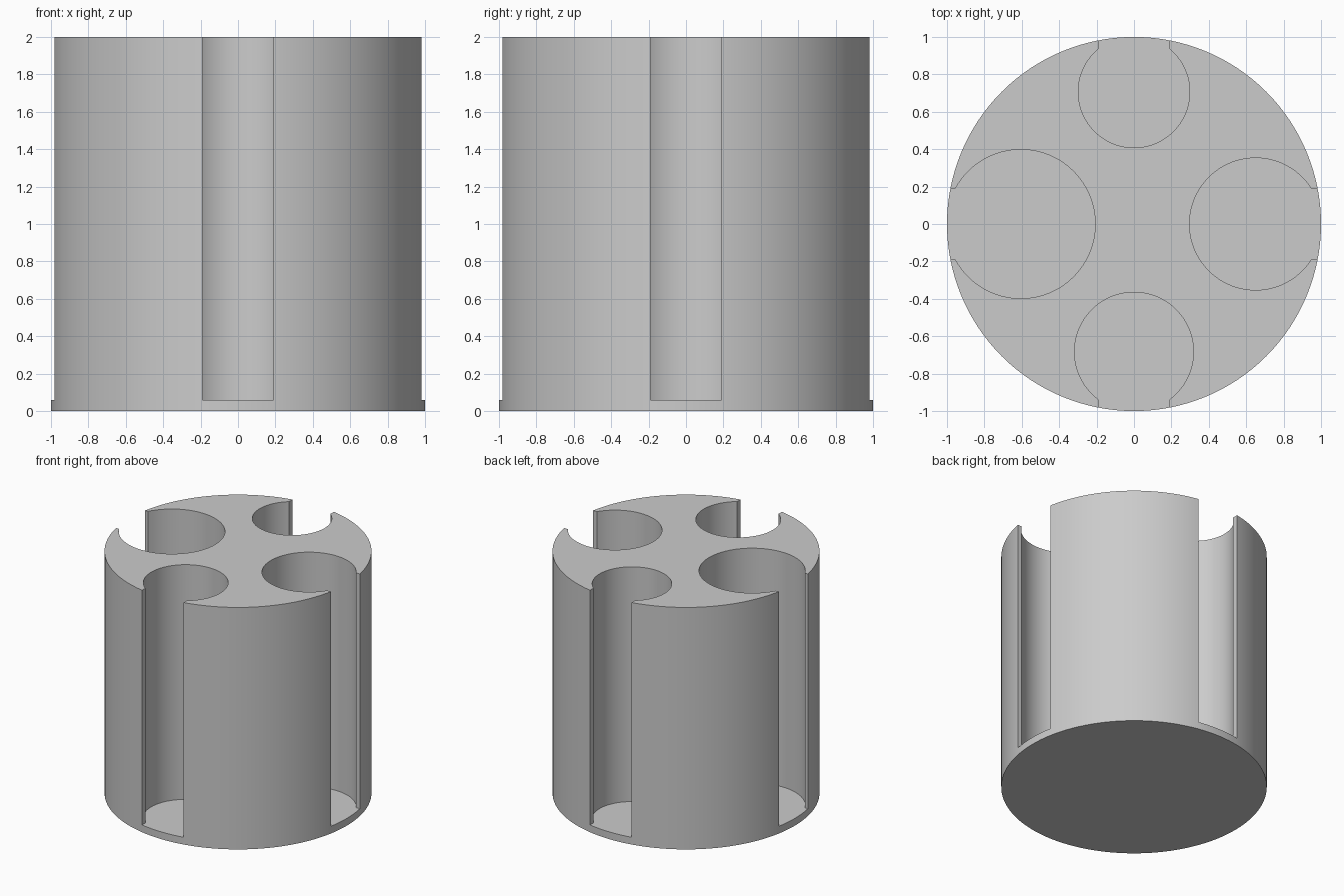
import bpy, bmesh, math
from mathutils import Matrix, Vector

SLOT = 0.19      # half width of the side openings
FLOOR = 0.06     # thickness of the base
HEIGHT = 2.0

cube = bpy.data.objects.get("Cube")
if cube:
    bpy.data.objects.remove(cube, do_unlink=True)

grey = bpy.data.materials.new("plain grey")
grey.use_nodes = True
colour = (0.6, 0.6, 0.6, 1)
grey.diffuse_color = colour
grey.node_tree.nodes["Principled BSDF"].inputs["Base Color"].default_value = colour


def prism(name, outline, z0, z1):
    """Extrude a closed counter-clockwise outline from z0 to z1."""
    bm = bmesh.new()
    face = bm.faces.new([bm.verts.new((x, y, z0)) for x, y in outline])
    top = bmesh.ops.extrude_face_region(bm, geom=[face])["geom"]
    moved = [v for v in top if isinstance(v, bmesh.types.BMVert)]
    bmesh.ops.translate(bm, verts=moved, vec=(0, 0, z1 - z0))
    bmesh.ops.recalc_face_normals(bm, faces=bm.faces[:])
    mesh = bpy.data.meshes.new(name)
    bm.to_mesh(mesh)
    bm.free()
    mesh.materials.append(grey)
    obj = bpy.data.objects.new(name, mesh)
    bpy.context.collection.objects.link(obj)
    return obj


def arc(cx, radius, start, end, steps):
    return [(cx + radius * math.cos(start + (end - start) * i / steps),
             radius * math.sin(start + (end - start) * i / steps))
            for i in range(steps + 1)]


def pocket_cutter(name, turn, centre, radius):
    """Round well joined to a narrower straight slot leading outwards."""
    a = math.asin(SLOT / radius)
    outline = arc(centre, radius, a, 2 * math.pi - a, 72)
    outline += [(1.2, -SLOT), (1.2, SLOT)]
    spin = Matrix.Rotation(math.radians(turn), 2)
    outline = [tuple(spin @ Vector(p)) for p in outline]
    cutter = prism(name, outline, FLOOR, HEIGHT + 0.2)
    cutter.hide_render = True
    return cutter


# Main cylinder
body = prism("holder_body", arc(0, 1, 0, 2 * math.pi, 128)[:-1], 0, HEIGHT)

# Four open wells, each its own size: direction, centre distance, radius
wells = {"left": (0, 0.65, 0.353), "back": (90, 0.706, 0.298),
         "right": (180, 0.605, 0.398), "front": (270, 0.683, 0.318)}

bpy.ops.object.select_all(action="DESELECT")
bpy.context.view_layer.objects.active = body
body.select_set(True)
for side, (turn, centre, radius) in wells.items():
    cutter = pocket_cutter(side + "_well_cutter", turn, centre, radius)
    mod = body.modifiers.new(side + "_well", "BOOLEAN")
    mod.operation = "DIFFERENCE"
    mod.solver = "EXACT"
    mod.object = cutter
    bpy.ops.object.modifier_apply(modifier=mod.name)
    bpy.data.objects.remove(cutter, do_unlink=True)

bpy.ops.object.shade_smooth_by_angle(angle=math.radians(30))
